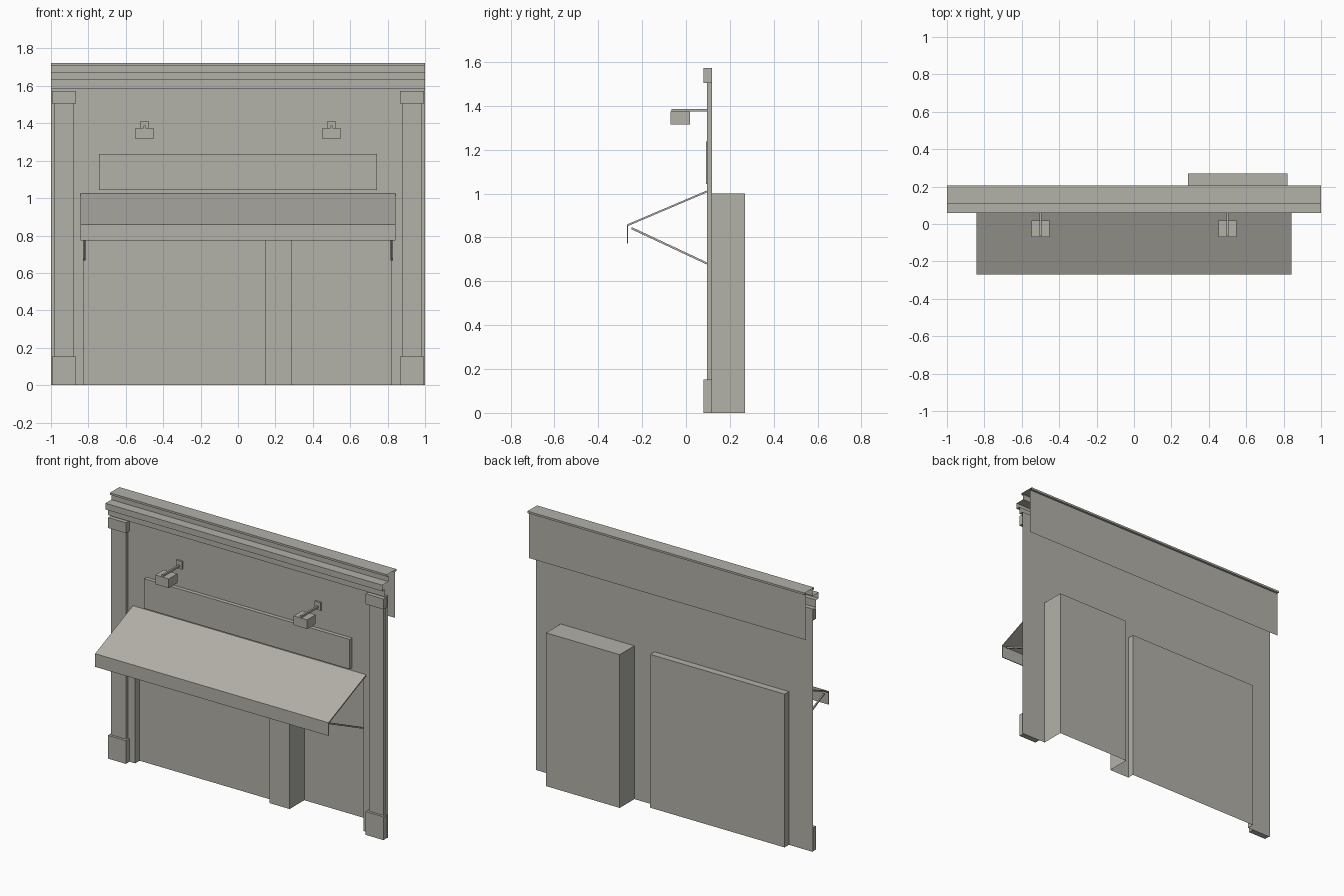
import bpy
import bmesh

if "Cube" in bpy.data.objects:
    bpy.data.objects.remove(bpy.data.objects["Cube"], do_unlink=True)

# One warm grey for the whole model
grey = bpy.data.materials.new("warm_grey")
grey.use_nodes = True
color = (0.45, 0.44, 0.395, 1)
grey.diffuse_color = color
grey.node_tree.nodes["Principled BSDF"].inputs["Base Color"].default_value = color

WALL = 0.118          # plane of the wall front
DOOR_BACK = 0.269     # back of the deep recess
WINDOW_BACK = 0.163   # back of the shallow recess
OPENING_TOP = 1.0
WALL_TOP = 1.584


def finish(name, bm):
    mesh = bpy.data.meshes.new(name)
    bm.to_mesh(mesh)
    bm.free()
    mesh.materials.append(grey)
    obj = bpy.data.objects.new(name, mesh)
    bpy.context.collection.objects.link(obj)
    return obj


def quad(bm, *points):
    bm.faces.new([bm.verts.new(p) for p in points])


def box(name, x, y, z):
    """Box from (low, high) ranges."""
    bm = bmesh.new()
    bmesh.ops.create_cube(bm, size=1)
    for v in bm.verts:
        v.co = [r[0] if c < 0 else r[1] for c, r in zip(v.co, (x, y, z))]
    return finish(name, bm)


def extrude_along_x(name, profile, x0, x1, closed):
    """Sweep a (y, z) profile along x; open profiles stay open sheets."""
    bm = bmesh.new()
    a = [bm.verts.new((x0, y, z)) for y, z in profile]
    b = [bm.verts.new((x1, y, z)) for y, z in profile]
    n = len(profile)
    for i in range(n if closed else n - 1):
        j = (i + 1) % n
        bm.faces.new((a[i], b[i], b[j], a[j]))
    if closed:
        bm.faces.new(a)
        bm.faces.new(b[::-1])
        bmesh.ops.recalc_face_normals(bm, faces=bm.faces)
    return finish(name, bm)


# Wall sheet with a shallow window recess and a deep door recess
openings = [(-0.825, 0.145, WINDOW_BACK), (0.29, 0.822, DOOR_BACK)]
plan = [(-1, WALL)]
for x0, x1, back in openings:
    plan += [(x0, WALL), (x0, back), (x1, back), (x1, WALL)]
plan.append((1, WALL))
bm = bmesh.new()
for (xa, ya), (xb, yb) in zip(plan, plan[1:]):
    quad(bm, (xa, ya, 0), (xb, yb, 0), (xb, yb, OPENING_TOP), (xa, ya, OPENING_TOP))
quad(bm, (-1, WALL, OPENING_TOP), (1, WALL, OPENING_TOP), (1, WALL, WALL_TOP), (-1, WALL, WALL_TOP))
for x0, x1, back in openings:
    quad(bm, (x0, back, OPENING_TOP), (x1, back, OPENING_TOP),
         (x1, WALL, OPENING_TOP), (x0, WALL, OPENING_TOP))
bmesh.ops.remove_doubles(bm, verts=bm.verts, dist=0.0001)
finish("wall", bm)

# Cornice: hollow moulding with open ends and a hanging back panel
cornice = [(WALL, WALL_TOP), (0.088, WALL_TOP), (0.088, 1.632), (0.06, 1.632),
           (0.06, 1.672), (0.122, 1.672), (0.122, 1.709), (0.108, 1.709),
           (0.108, 1.722), (0.205, 1.722), (0.205, 1.709), (0.19, 1.709), (0.19, 1.41)]
extrude_along_x("cornice", cornice, -1, 1, False)

# Sign board
box("sign_board", (-0.742, 0.742), (0.092, WALL), (1.043, 1.237))

# Sloping awning and its front flap
extrude_along_x("awning", [(WALL, 1.024), (-0.27, 0.859), (-0.27, 0.85), (WALL, 1.015)],
                -0.842, 0.842, True)
box("awning_flap", (-0.842, 0.842), (-0.27, -0.265), (0.773, 0.853))

for side, label in ((-1, "right"), (1, "left")):
    def across(a, b):
        return tuple(sorted((side * a, side * b)))

    # Pilaster
    box(f"pilaster_shaft_{label}", across(0.877, 0.984), (0.096, WALL), (0.152, 1.505))
    box(f"pilaster_base_{label}", across(0.865, 0.994), (0.08, WALL), (0, 0.152))
    box(f"pilaster_capital_{label}", across(0.865, 0.994), (0.08, WALL), (1.505, 1.573))

    # Awning strut
    x0, x1 = across(0.816, 0.825)
    extrude_along_x(f"awning_strut_{label}",
                    [(WALL, 0.676), (WALL, 0.666), (-0.25, 0.838), (-0.247, 0.847)],
                    x0, x1, True)

    # Wall lamp
    box(f"lamp_mount_{label}", across(0.479, 0.521), (0.106, WALL), (1.36, 1.412))
    box(f"lamp_arm_{label}", across(0.494, 0.506), (-0.065, WALL), (1.374, 1.387))
    box(f"lamp_head_{label}", across(0.451, 0.548), (-0.07, 0.018), (1.315, 1.375))
